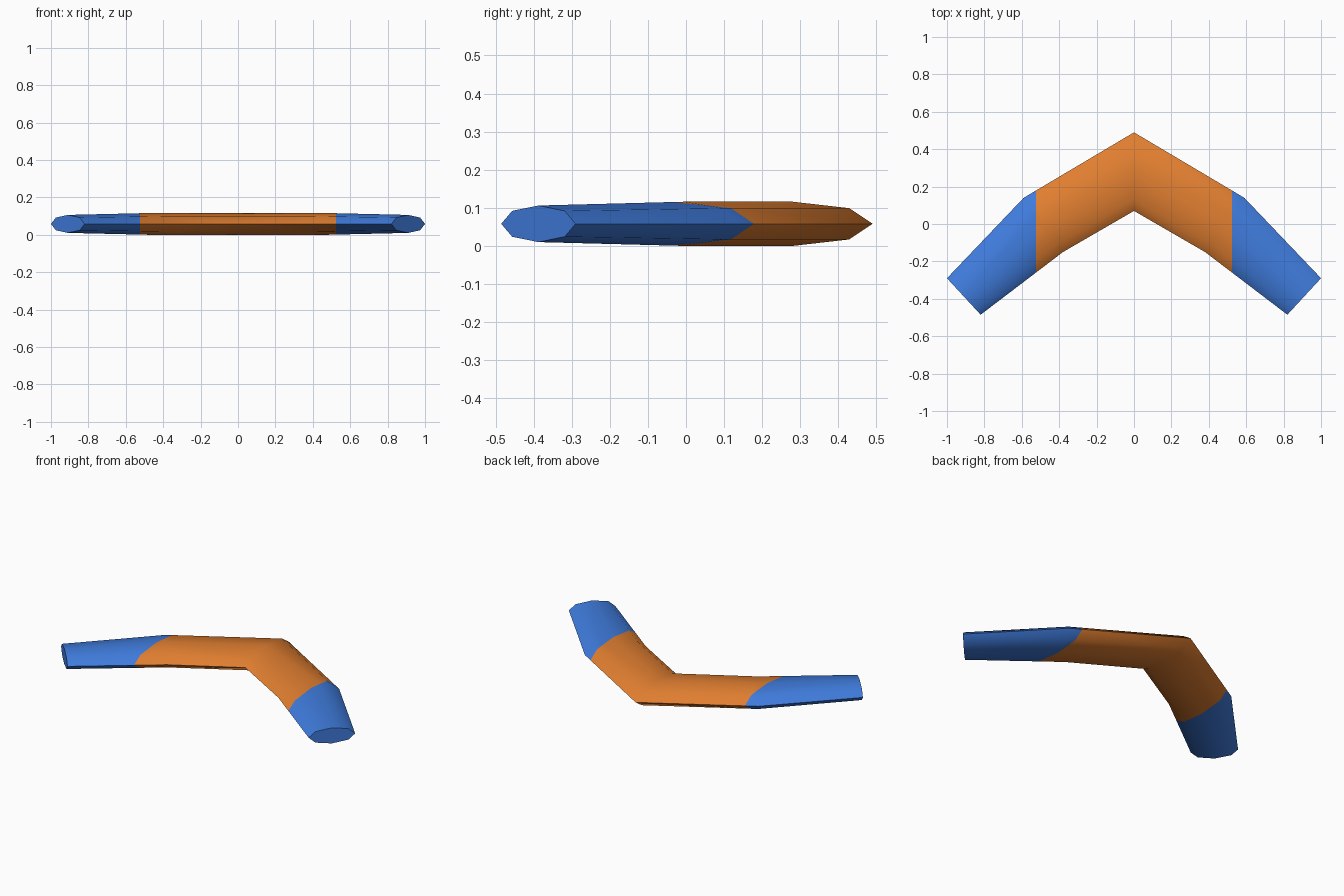
import bpy, bmesh, math
from mathutils import Vector

cube = bpy.data.objects.get("Cube")
if cube:
    bpy.data.objects.remove(cube, do_unlink=True)


def material(name, rgb):
    mat = bpy.data.materials.new(name)
    mat.use_nodes = True
    colour = (*rgb, 1.0)
    mat.diffuse_color = colour
    mat.node_tree.nodes["Principled BSDF"].inputs["Base Color"].default_value = colour
    return mat


SIDES = 8
MID_Z = 0.058
TIP_START = 0.525

# Right half of the stations: outer edge, inner edge, half thickness
half = [
    ((0.0, 0.49), (0.0, 0.07), 0.058),
    ((0.59, 0.14), (0.38, -0.15), 0.058),
    ((1.0, -0.29), (0.82, -0.485), 0.048),
]
mirrored = [((-o[0], o[1]), (-i[0], i[1]), t) for o, i, t in reversed(half[1:])]
stations = mirrored + half

bm = bmesh.new()


def ring(outer, inner, thick):
    """Flattened octagon spanning the outer and inner edges."""
    o, i = Vector((*outer, MID_Z)), Vector((*inner, MID_Z))
    centre, arm = (o + i) / 2, (o - i) / 2
    verts = []
    for k in range(SIDES):
        a = math.tau * k / SIDES
        verts.append(bm.verts.new(centre + arm * math.cos(a) + Vector((0, 0, thick * math.sin(a)))))
    return verts


# Bent body lofted through the stations, with flat end caps
rings = [ring(*s) for s in stations]
for a, b in zip(rings, rings[1:]):
    for k in range(SIDES):
        n = (k + 1) % SIDES
        bm.faces.new((a[k], a[n], b[n], b[k]))
bm.faces.new(rings[0])
bm.faces.new(rings[-1])

# Straight cuts where the coloured tips begin
for x in (-TIP_START, TIP_START):
    bmesh.ops.bisect_plane(bm, geom=bm.verts[:] + bm.edges[:] + bm.faces[:],
                           plane_co=(x, 0, 0), plane_no=(1, 0, 0))
bmesh.ops.recalc_face_normals(bm, faces=bm.faces[:])
for f in bm.faces:
    f.material_index = int(abs(f.calc_center_median().x) > TIP_START)

mesh = bpy.data.meshes.new("boomerang")
bm.to_mesh(mesh)
bm.free()
mesh.materials.append(material("orange", (0.75, 0.21, 0.03)))
mesh.materials.append(material("blue", (0.05, 0.2, 0.72)))
obj = bpy.data.objects.new("boomerang", mesh)
bpy.context.collection.objects.link(obj)

# Smooth faces, crisp rim and caps
bpy.ops.object.select_all(action='DESELECT')
obj.select_set(True)
bpy.context.view_layer.objects.active = obj
bpy.ops.object.shade_smooth_by_angle(angle=math.radians(40))
